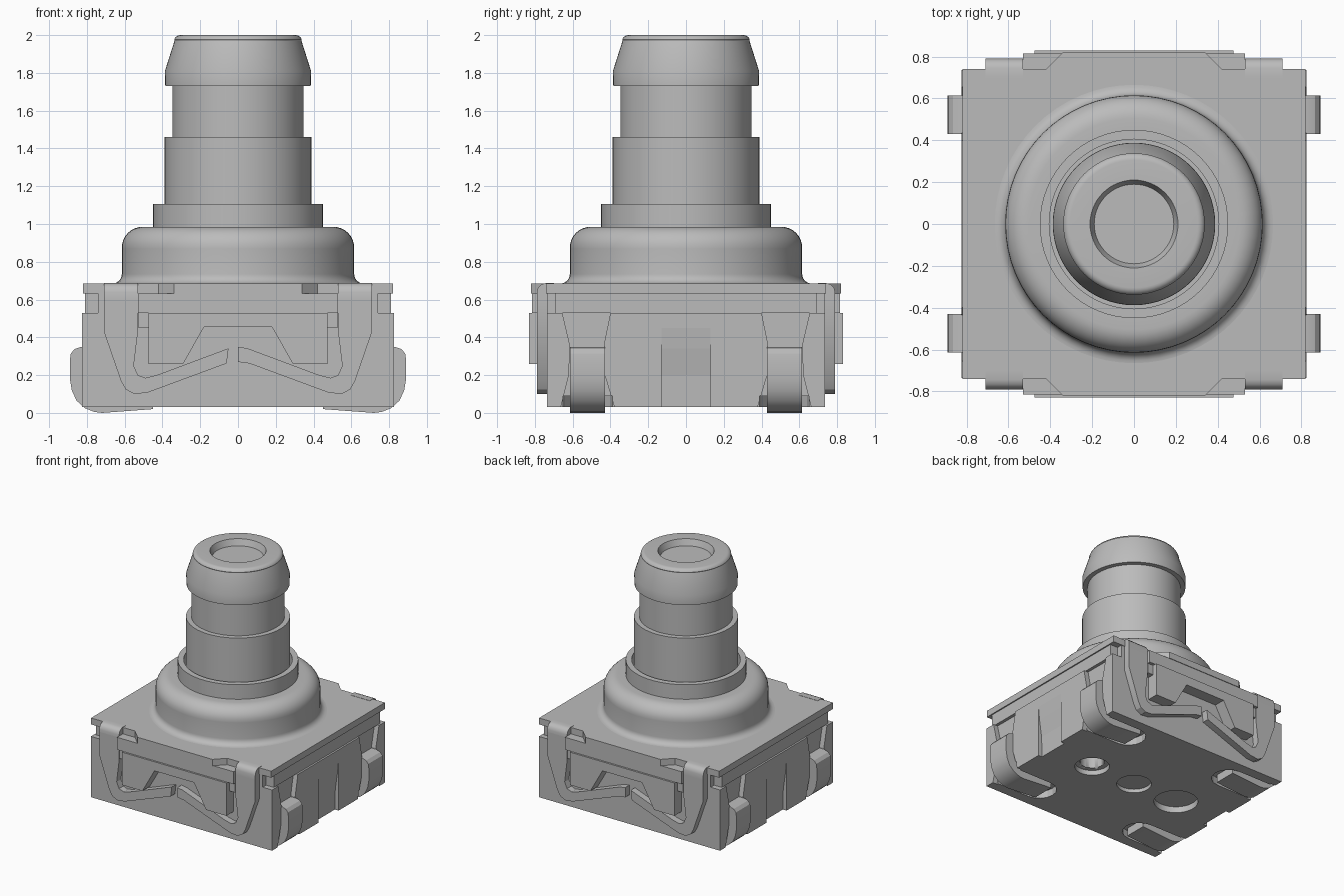
import bpy, bmesh, math
from mathutils import Vector

cube = bpy.data.objects.get("Cube")
if cube:
    bpy.data.objects.remove(cube, do_unlink=True)

grey = bpy.data.materials.new("plain grey")
grey.use_nodes = True
COL = (0.5, 0.5, 0.5, 1)
grey.diffuse_color = COL
grey.node_tree.nodes["Principled BSDF"].inputs["Base Color"].default_value = COL


def finish(name, bm, angle=30):
    bmesh.ops.recalc_face_normals(bm, faces=bm.faces)
    me = bpy.data.meshes.new(name)
    bm.to_mesh(me)
    bm.free()
    me.materials.append(grey)
    ob = bpy.data.objects.new(name, me)
    bpy.context.collection.objects.link(ob)
    bpy.ops.object.select_all(action='DESELECT')
    ob.select_set(True)
    bpy.context.view_layer.objects.active = ob
    if angle:
        bpy.ops.object.shade_smooth_by_angle(angle=math.radians(angle))
    return ob


def prism(name, pts, axis, a, b, angle=30):
    """Extrude a 2D outline along an axis (0=x, 1=y, 2=z) from a to b."""
    def place(p, t):
        c = list(p)
        c.insert(axis, t)
        return Vector(c)
    bm = bmesh.new()
    lo = [bm.verts.new(place(p, a)) for p in pts]
    hi = [bm.verts.new(place(p, b)) for p in pts]
    bm.faces.new(lo)
    bm.faces.new(hi)
    n = len(pts)
    for i in range(n):
        bm.faces.new((lo[i], lo[(i + 1) % n], hi[(i + 1) % n], hi[i]))
    return finish(name, bm, angle)


def box(name, x0, x1, y0, y1, z0, z1):
    return prism(name, [(x0, y0), (x1, y0), (x1, y1), (x0, y1)], 2, z0, z1, 0)


def lathe(name, prof, cx=0, cy=0, n=64):
    """Revolve (radius, z) points, closing both ends with caps."""
    bm = bmesh.new()
    rings = [[bm.verts.new((cx + r * math.cos(2 * math.pi * i / n),
                            cy + r * math.sin(2 * math.pi * i / n), z))
              for i in range(n)] for r, z in prof]
    for p, q in zip(rings, rings[1:]):
        for i in range(n):
            j = (i + 1) % n
            bm.faces.new((p[i], p[j], q[j], q[i]))
    bm.faces.new(rings[0])
    bm.faces.new(rings[-1])
    return finish(name, bm)


def arc(cr, cz, r, a0, a1, n=8):
    return [(cr + r * math.cos(math.radians(a0 + (a1 - a0) * i / n)),
             cz + r * math.sin(math.radians(a0 + (a1 - a0) * i / n))) for i in range(n + 1)]


def cut(target, cutter):
    m = target.modifiers.new("cut", 'BOOLEAN')
    m.object = cutter
    m.operation = 'DIFFERENCE'
    m.solver = 'EXACT'
    bpy.context.view_layer.objects.active = target
    bpy.ops.object.modifier_apply(modifier=m.name)
    bpy.data.objects.remove(cutter, do_unlink=True)


def mirror_x(half):
    return half + [(-x, z) for x, z in reversed(half) if x > 1e-4]


# housing block with recesses
body = box("housing", -0.825, 0.825, -0.735, 0.735, 0.03, 0.635)
for sx in (-1, 1):
    for sy in (-1, 1):
        # hourglass side pocket behind each terminal
        pocket = [(0.40, 0.53), (0.435, 0.36), (0.43, 0.2), (0.37, 0.0),
                  (0.67, 0.0), (0.62, 0.2), (0.615, 0.36), (0.655, 0.53)]
        cut(body, prism("cutter", [(sy * y, z) for y, z in pocket], 0, sx * 0.785, sx * 0.9, 0))
        # underside pocket around the terminal foot
        ends = [(sx * (0.49 + r), sy * 0.52 + h) for r, h in arc(0, 0, 0.13, 90, 270)]
        cut(body, prism("cutter", ends + [(sx * 0.9, sy * 0.52 - 0.13),
                                          (sx * 0.9, sy * 0.52 + 0.13)], 2, 0.0, 0.09, 0))
        # notch below the cover at each corner
        cut(body, prism("cutter", [(sx * 0.74, sy * 0.69), (sx * 0.74, sy * 0.8),
                                   (sx * 0.9, sy * 0.8), (sx * 0.9, sy * 0.69)], 2, 0.53, 0.7, 0))
    # tapering groove in the middle of the side
    cut(body, prism("cutter", [(sx * 0.825, 0.45), (sx * 0.815, 0.34), (sx * 0.795, 0.2),
                               (sx * 0.79, 0.0), (sx * 0.9, 0.0), (sx * 0.9, 0.45)],
                    1, -0.13, 0.13, 0))
    # sides step in just under the cover
    cut(body, box("cutter", *sorted((sx * 0.81, sx * 0.9)), -0.8, 0.8, 0.53, 0.7))
# round recesses in the underside
for cx, r, depth in ((0, 0.13, 0.06), (0.41, 0.13, 0.07), (0.41, 0.09, 0.2), (-0.41, 0.165, 0.08)):
    cut(body, lathe("cutter", [(r, -0.05), (r, depth)], cx))

# top cover with a flared tab front and back
half = [(0.34, -0.82), (0.42, -0.74), (0.82, -0.74)]
outline = half + [(x, -y) for x, y in reversed(half)]
outline += [(-x, -y) for x, y in half] + [(-x, y) for x, y in reversed(half)]
prism("top_cover", outline, 2, 0.632, 0.685, 0)

# latch blocks and spring clips on front and back
band = [(0.71, 0.62), (0.71, 0.43), (0.62, 0.17), (0.595, 0.125), (0.55, 0.1), (0.48, 0.107),
        (0.06, 0.262), (0, 0.27)]
inner = [(0, 0.35), (0.05, 0.342), (0.43, 0.2), (0.49, 0.185), (0.53, 0.2), (0.552, 0.25),
         (0.53, 0.43), (0.53, 0.62)]
hook = [(0.73, 0.6), (0.79, 0.6), (0.79, 0.64), (0.783, 0.664), (0.767, 0.68), (0.745, 0.687),
        (0.70, 0.687), (0.70, 0.63), (0.73, 0.63)]
latch = [(0.475, 0.53), (0.475, 0.26), (0.29, 0.26), (0.18, 0.455)]
for s, side in ((-1, "front"), (1, "back")):
    prism(side + "_latch", mirror_x(latch), 1, s * 0.72, s * 0.83, 0)
    ledge = [(0.53, 0.632), (0.53, 0.53), (0.475, 0.53)]
    prism(side + "_ledge", mirror_x(ledge), 1, s * 0.72, s * 0.815, 0)
    for sx in (-1, 1):
        prism(side + "_ledge_ear", [(sx * 0.47, 0.535), (sx * 0.528, 0.535), (sx * 0.528, 0.45),
                                    (sx * 0.47, 0.45)], 1, s * 0.72, s * 0.79, 0)
        prism(side + "_clip_hook", [(s * y, z) for y, z in hook], 0, sx * 0.53, sx * 0.71)
    prism(side + "_clip_band", band + inner + [(-x, z) for x, z in reversed(inner) if x > 0]
          + [(-x, z) for x, z in reversed(band) if x > 0], 1, s * 0.73, s * 0.79)

# bent terminals at the four corners
foot = [(0.77, 0.35), (0.83, 0.35), (0.865, 0.338), (0.885, 0.315), (0.89, 0.28), (0.89, 0.18),
        (0.88, 0.12), (0.855, 0.065), (0.81, 0.025), (0.76, 0.005), (0.72, 0.0), (0.45, 0.02),
        (0.45, 0.085), (0.7, 0.075), (0.76, 0.09), (0.80, 0.13), (0.815, 0.18), (0.815, 0.27),
        (0.77, 0.28)]
for sx, a in ((-1, "right"), (1, "left")):
    for sy, b in ((-1, "front"), (1, "back")):
        prism(f"{b}_{a}_terminal", [(sx * x, z) for x, z in foot], 1, sy * 0.43, sy * 0.615)

# domed collar with a raised ring around the plunger
lathe("collar", [(0.665, 0.67)] + arc(0.665, 0.735, 0.05, 270, 180, 6) + [(0.615, 0.87)]
      + arc(0.505, 0.875, 0.11, 0, 90) + [(0.45, 0.985), (0.45, 1.105), (0.405, 1.105), (0.405, 1.0)])

# stepped plunger with chamfered head and dimple
lathe("plunger", [(0.388, 0.9), (0.388, 1.46), (0.348, 1.46), (0.348, 1.73), (0.385, 1.73),
                  (0.387, 1.81), (0.336, 1.97)] + arc(0.305, 1.965, 0.035, 20, 90, 5)
      + [(0.21, 2.0), (0.19, 1.95)])
